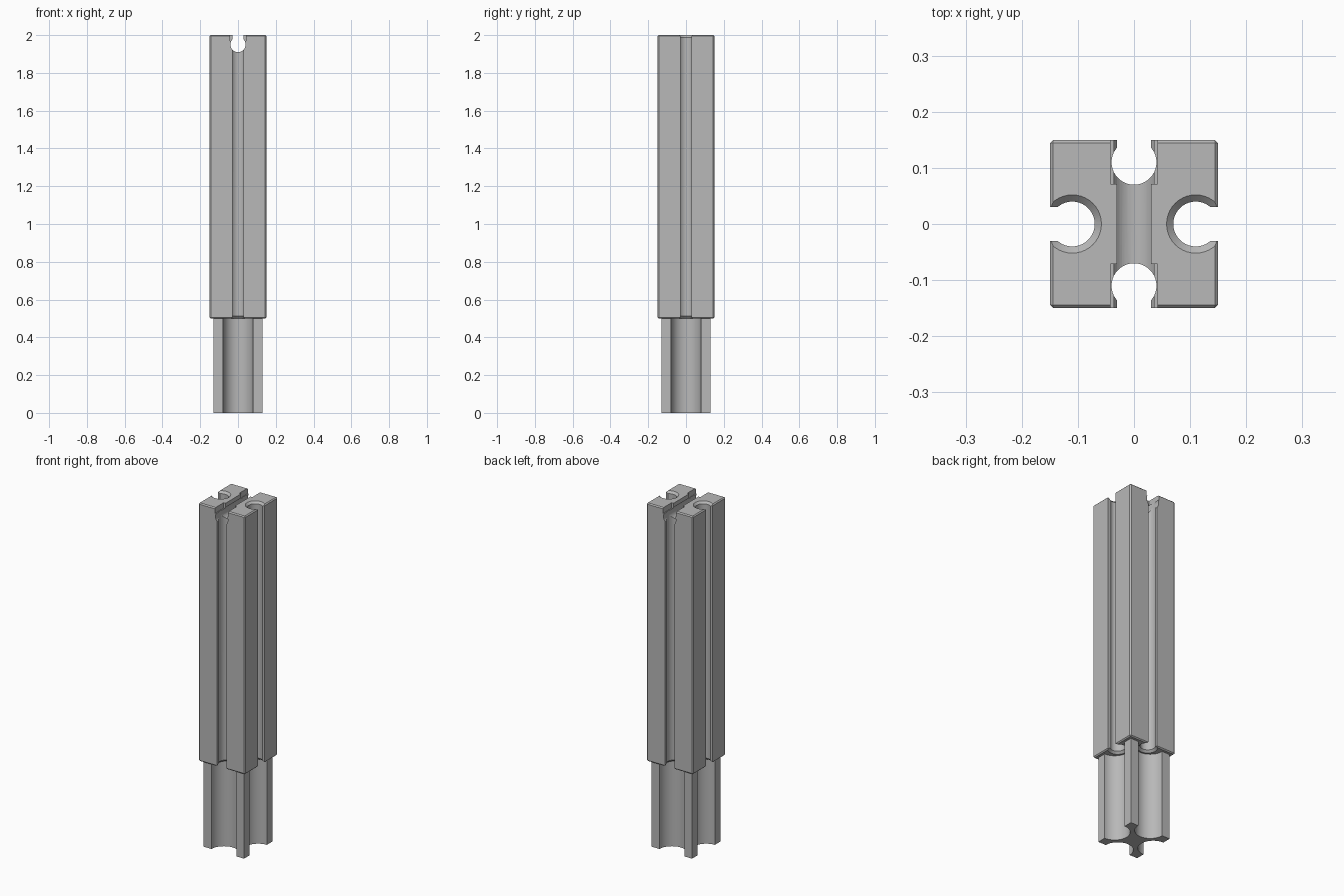
import bpy, bmesh
from math import pi, asin, sin, cos
from mathutils import Matrix

default = bpy.data.objects.get("Cube")
if default:
    bpy.data.objects.remove(default, do_unlink=True)

grey = bpy.data.materials.new("plain grey")
grey.use_nodes = True
colour = (0.48, 0.48, 0.48, 1)
grey.diffuse_color = colour
grey.node_tree.nodes["Principled BSDF"].inputs["Base Color"].default_value = colour


def make_object(name, bm):
    bmesh.ops.recalc_face_normals(bm, faces=bm.faces)
    mesh = bpy.data.meshes.new(name)
    bm.to_mesh(mesh)
    bm.free()
    mesh.materials.append(grey)
    ob = bpy.data.objects.new(name, mesh)
    bpy.context.collection.objects.link(ob)
    return ob


def box(name, half_x, half_y, bottom, top, y=0, bevel=0):
    bm = bmesh.new()
    place = Matrix.Translation((0, y, (bottom + top) / 2))
    size = Matrix.Diagonal((2 * half_x, 2 * half_y, top - bottom, 1))
    bmesh.ops.create_cube(bm, size=1, matrix=place @ size)
    if bevel:
        bmesh.ops.bevel(bm, geom=bm.edges[:], offset=bevel, segments=1, affect='EDGES')
    return make_object(name, bm)


def keyhole(name, radius, mouth, length, matrix, steps=32):
    """Round channel with a straight mouth towards local +x, run along local z."""
    start = asin(mouth / radius)
    angles = [start + (2 * pi - 2 * start) * i / steps for i in range(steps + 1)]
    points = [(radius * cos(a), radius * sin(a)) for a in angles]
    points += [(0.2, -mouth), (0.2, mouth)]
    bm = bmesh.new()
    face = bm.faces.new([bm.verts.new((x, y, 0)) for x, y in points])
    grown = bmesh.ops.extrude_face_region(bm, geom=[face])["geom"]
    moved = [v for v in grown if isinstance(v, bmesh.types.BMVert)]
    bmesh.ops.translate(bm, verts=moved, vec=(0, 0, length))
    bm.transform(matrix)
    return make_object(name, bm)


def countersink(name, r_low, r_high, matrix):
    bm = bmesh.new()
    bmesh.ops.create_cone(bm, cap_ends=True, segments=40, radius1=r_low,
                          radius2=r_high, depth=0.016, matrix=matrix)
    return make_object(name, bm)


def cut(target, cutters):
    for cutter in cutters:
        cutter.hide_render = True
        mod = target.modifiers.new("cut", 'BOOLEAN')
        mod.operation = 'DIFFERENCE'
        mod.solver = 'EXACT'
        mod.object = cutter
    bpy.context.view_layer.update()
    graph = bpy.context.evaluated_depsgraph_get()
    mesh = bpy.data.meshes.new_from_object(target.evaluated_get(graph))
    target.modifiers.clear()
    target.data = mesh
    for cutter in cutters:
        bpy.data.objects.remove(cutter, do_unlink=True)


def around(k, offset, z):
    return Matrix.Rotation(k * pi / 2, 4, 'Z') @ Matrix.Translation((offset, 0, z))


# Lower plug with four wide round flutes
plug = box("lower_plug", 0.13, 0.13, 0, 0.5)
cut(plug, [keyhole("flute_cutter", 0.08, 0.08, 0.8, around(k, 0.13, -0.1)) for k in range(4)])

# Upper post with four keyhole grooves, countersunk at their ends
post = box("upper_post", 0.15, 0.15, 0.5, 2, bevel=0.006)
cutters = []
for k in range(4):
    cutters.append(keyhole("groove_cutter", 0.04, 0.03, 1.8, around(k, 0.11, 0.4)))
    cutters.append(countersink("bottom_countersink", 0.054, 0.038, around(k, 0.11, 0.506)))
    if k % 2 == 0:
        cutters.append(countersink("top_countersink", 0.038, 0.054, around(k, 0.11, 1.994)))

# Keyhole slot across the top, widened at both ends
turn = Matrix(((0, 1, 0, 0), (0, 0, 1, -0.3), (1, 0, 0, 1.95), (0, 0, 0, 1)))
cutters.append(keyhole("top_slot_cutter", 0.04, 0.03, 0.6, turn))
for side in (-1, 1):
    cutters.append(box("slot_end_cutter", 0.042, 0.065, 1.968, 2.1, y=side * 0.136))
cut(post, cutters)

# Smooth the round channels, keep the edges sharp
bpy.ops.object.select_all(action='DESELECT')
for ob in (plug, post):
    ob.select_set(True)
    bpy.context.view_layer.objects.active = ob
bpy.ops.object.shade_smooth_by_angle(angle=pi / 6)
